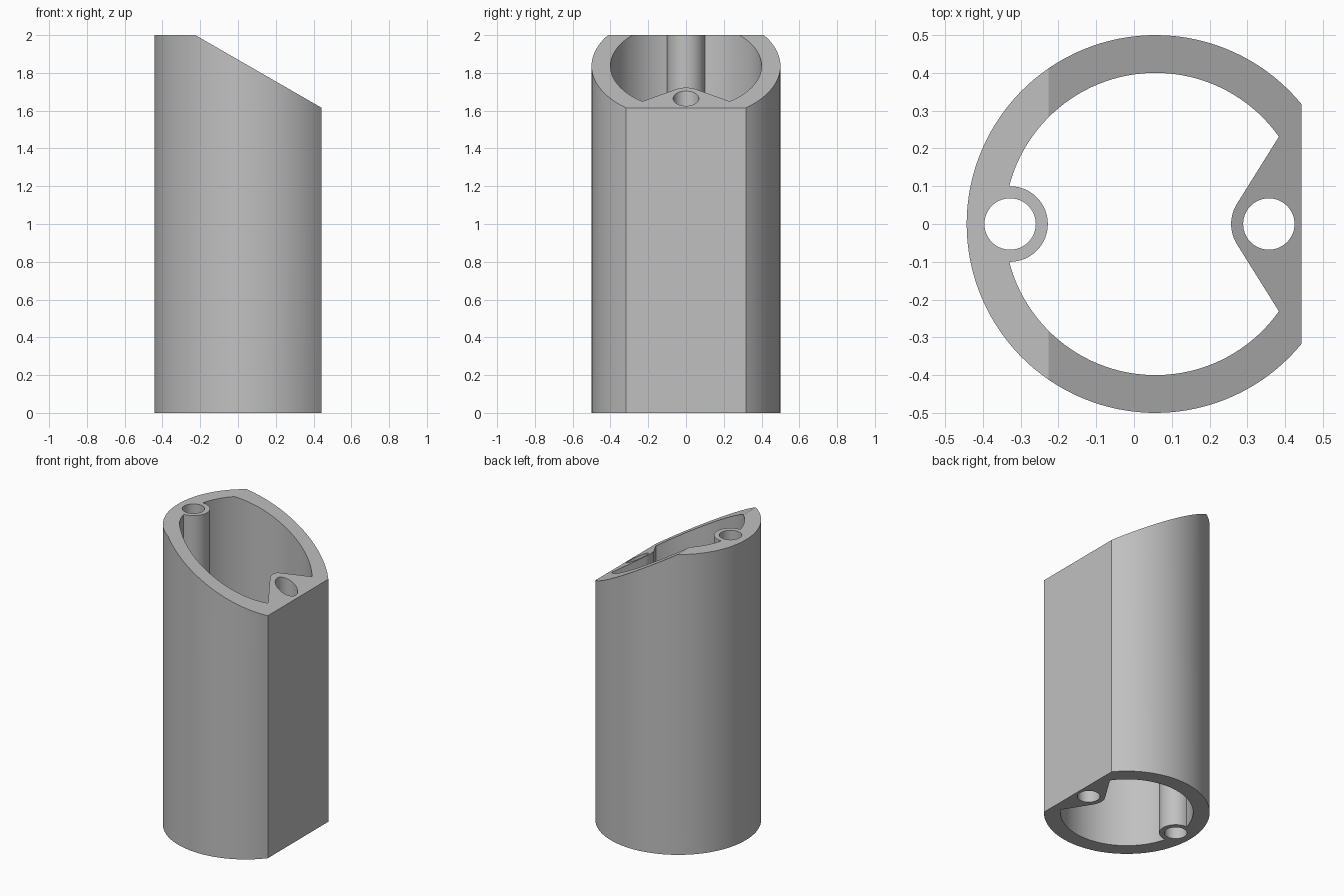
import bpy, bmesh
from math import radians, cos, sin
from mathutils import Vector

cube = bpy.data.objects.get("Cube")
if cube:
    bpy.data.objects.remove(cube, do_unlink=True)

CX = 0.057          # centre of the round tube
FLAT_X = 0.443      # flat side
LEFT_HOLE, RIGHT_HOLE = -0.328, 0.357


def arc(cx, r, a0, a1, n):
    """Points along an arc centred on the x axis, angles in degrees."""
    angles = [radians(a0 + (a1 - a0) * i / n) for i in range(n + 1)]
    return [(cx + r * cos(a), r * sin(a)) for a in angles]


def add_loop(bm, points):
    verts = [bm.verts.new((x, y, 0)) for x, y in points]
    for a, b in zip(verts, verts[1:] + verts[:1]):
        bm.edges.new((a, b))


bm = bmesh.new()
# Outer wall: circle with one flat chord
add_loop(bm, arc(CX, 0.5, 39.5, 320.5, 96))
# Cavity: round wall, round boss on one side, wedge boss on the other
add_loop(bm, arc(CX, 0.4, 35.3, 165.5, 44) + arc(LEFT_HOLE, 0.1, 87, -87, 24)
         + arc(CX, 0.4, 194.5, 324.7, 44) + arc(RIGHT_HOLE, 0.1, 212, 148, 10))
# Screw holes
for x in (LEFT_HOLE, RIGHT_HOLE):
    add_loop(bm, arc(x, 0.068, 0, 354, 59))

# Fill the section and raise it to full height
bmesh.ops.triangle_fill(bm, use_beauty=True, edges=bm.edges[:], normal=(0, 0, 1))
raised = bmesh.ops.extrude_face_region(bm, geom=bm.faces[:], use_keep_orig=True)
bmesh.ops.translate(bm, vec=(0, 0, 2),
                    verts=[g for g in raised["geom"] if isinstance(g, bmesh.types.BMVert)])

# Slanted top: cut, then cap the cut section
cut = bmesh.ops.bisect_plane(bm, geom=bm.verts[:] + bm.edges[:] + bm.faces[:], dist=1e-5,
                             plane_co=(-0.226, 0, 2),
                             plane_no=Vector((0.385, 0, 0.669)).normalized(),
                             clear_outer=True)
rim = [g for g in cut["geom_cut"] if isinstance(g, bmesh.types.BMEdge)]
bmesh.ops.triangle_fill(bm, use_beauty=True, edges=rim, normal=(0.5, 0, 0.866))
bmesh.ops.recalc_face_normals(bm, faces=bm.faces[:])

mesh = bpy.data.meshes.new("slanted_tube_housing")
bm.to_mesh(mesh)
bm.free()
housing = bpy.data.objects.new("slanted_tube_housing", mesh)
bpy.context.collection.objects.link(housing)

# Plain grey material
grey = bpy.data.materials.new("grey")
grey.use_nodes = True
colour = (0.53, 0.53, 0.53, 1)
grey.diffuse_color = colour
grey.node_tree.nodes["Principled BSDF"].inputs["Base Color"].default_value = colour
mesh.materials.append(grey)

bpy.context.view_layer.objects.active = housing
housing.select_set(True)
bpy.ops.object.shade_smooth_by_angle(angle=radians(25))
